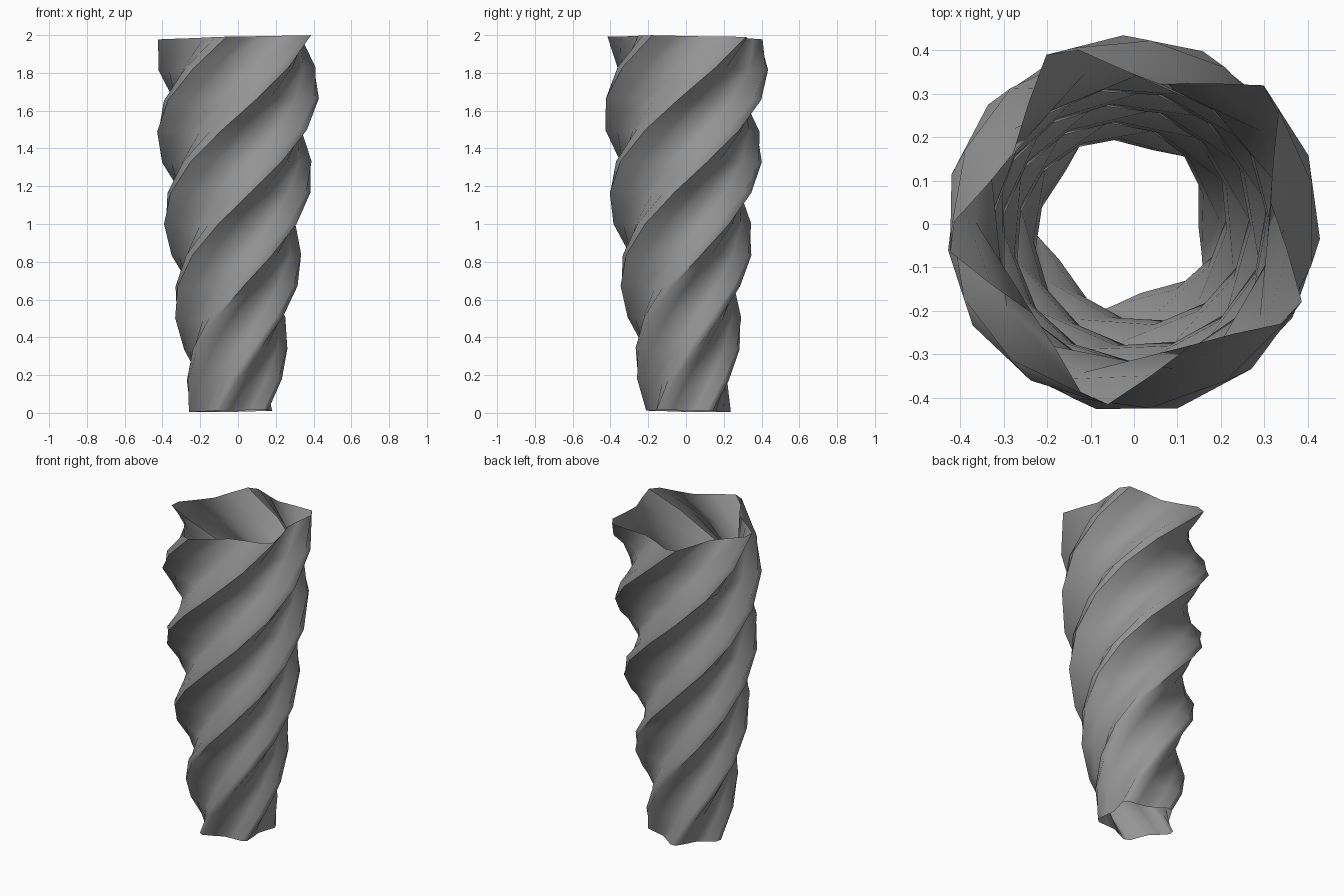
import bpy
import bmesh
from math import cos, sin, radians

cube = bpy.data.objects.get("Cube")
if cube:
    bpy.data.objects.remove(cube, do_unlink=True)

LOBES, RINGS = 5, 12
# One flute: (fraction of the lobe, relative radius)
FLUTE = [(0, 1), (0.2, 0.84), (0.46, 0.74), (0.68, 0.81), (0.88, 0.975)]
# Ridge radius against height
TAPER = [(0, 0.235), (0.4, 0.3), (0.9, 0.37), (1.4, 0.42), (1.7, 0.435), (2, 0.43)]


def ridge_radius(z):
    for (z0, r0), (z1, r1) in zip(TAPER, TAPER[1:]):
        if z <= z1:
            return r0 + (r1 - r0) * (z - z0) / (z1 - z0)
    return TAPER[-1][1]


def ring(bm, z):
    """A fluted outline, turned and shifted according to its height."""
    turn = -254 + 150 * z
    cx, cy = -0.025 * (1 - z / 2), 0.01 - 0.025 * z * (2 - z)
    verts = []
    for lobe in range(LOBES):
        for t, rel in FLUTE:
            a = radians(turn + (lobe + t) * 360 / LOBES)
            r = ridge_radius(z) * rel
            x, y = cx + r * cos(a), cy + r * sin(a)
            tilt = 0.01 + 0.02 * (x - y) if z < 1 else -0.013 + 0.025 * x - 0.015 * y
            verts.append(bm.verts.new((x, y, z + tilt * abs(z - 1))))
    return verts


# Twisted fluted wall, open at both ends
bm = bmesh.new()
rings = [ring(bm, 2 * i / RINGS) for i in range(RINGS + 1)]
for low, high in zip(rings, rings[1:]):
    for i in range(len(low)):
        j = (i + 1) % len(low)
        bm.faces.new((low[i], low[j], high[j], high[i]))
mesh = bpy.data.meshes.new("twisted_vase")
bm.to_mesh(mesh)
bm.free()
vase = bpy.data.objects.new("twisted_vase", mesh)
bpy.context.collection.objects.link(vase)

# Plain grey finish
grey = bpy.data.materials.new("mid_grey")
grey.use_nodes = True
colour = (0.3, 0.3, 0.3, 1)
grey.diffuse_color = colour
grey.node_tree.nodes["Principled BSDF"].inputs["Base Color"].default_value = colour
mesh.materials.append(grey)

bpy.context.view_layer.objects.active = vase
vase.select_set(True)
bpy.ops.object.shade_smooth_by_angle(angle=radians(60))
